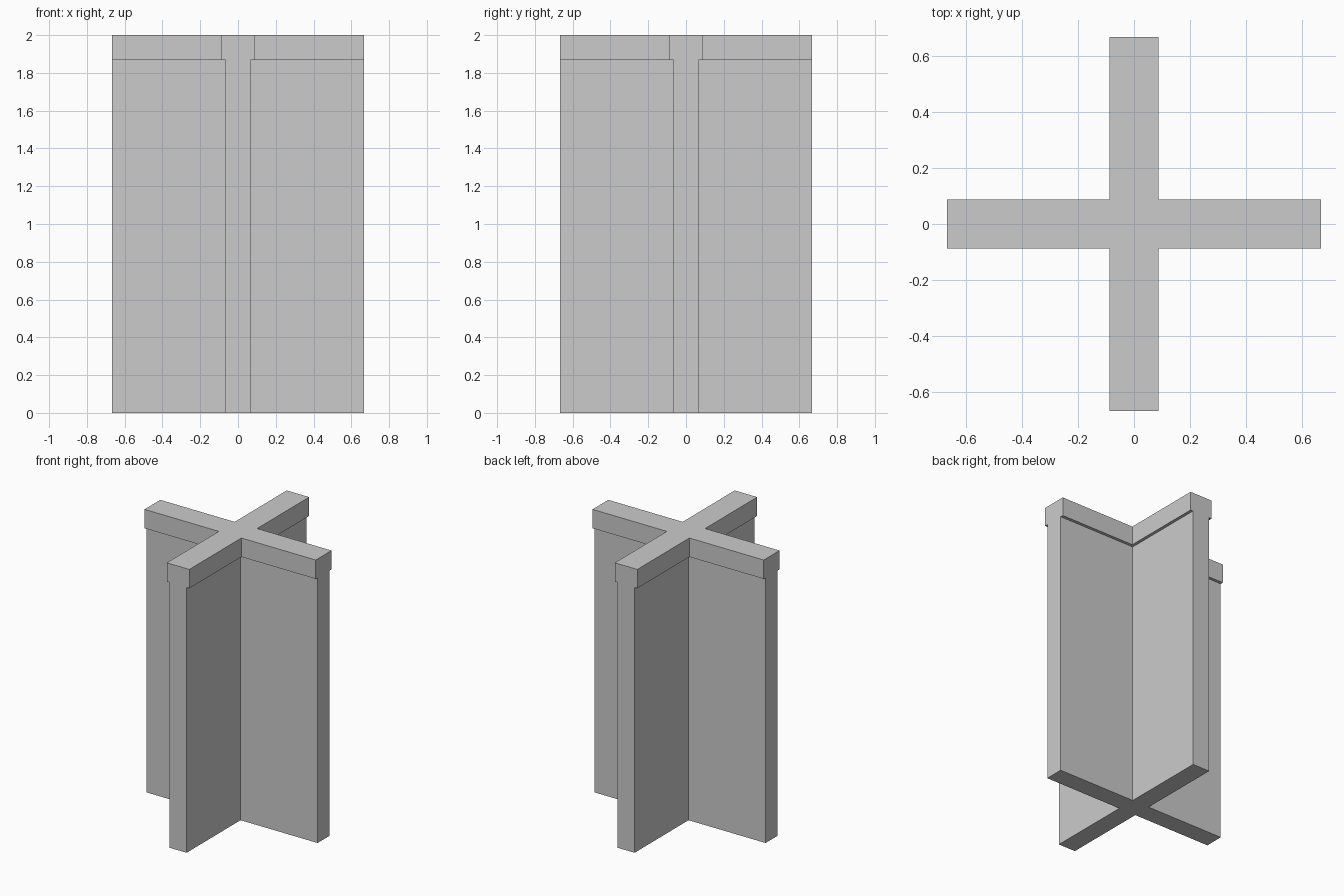
import bpy
import bmesh
from mathutils import Matrix

if "Cube" in bpy.data.objects:
    bpy.data.objects.remove(bpy.data.objects["Cube"])

REACH = 0.6665   # arm length from the centre
SPLIT = 1.867    # height where the wider cap starts


def cross_prism(name, half, z0, z1):
    """Extrude a plus-shaped outline with arms of the given half width."""
    bm = bmesh.new()
    corner = [(REACH, -half), (REACH, half), (half, half)]
    outline = []
    for quarter in range(4):
        for x, y in corner:
            for _ in range(quarter):
                x, y = -y, x
            outline.append(bm.verts.new((x, y, z0)))
    base = bm.faces.new(outline)
    top = bmesh.ops.extrude_face_region(bm, geom=[base], use_keep_orig=True)
    verts = [v for v in top["geom"] if isinstance(v, bmesh.types.BMVert)]
    bmesh.ops.translate(bm, verts=verts, vec=(0, 0, z1 - z0))
    bmesh.ops.recalc_face_normals(bm, faces=bm.faces[:])
    mesh = bpy.data.meshes.new(name)
    bm.to_mesh(mesh)
    bm.free()
    obj = bpy.data.objects.new(name, mesh)
    bpy.context.collection.objects.link(obj)
    return obj


# Crossed upright walls
cross_prism("wall_cross", 0.0665, 0.0, SPLIT)
# Wider cap along the top, flush with the wall ends
cross_prism("wall_cap", 0.0875, SPLIT, 2.0)
